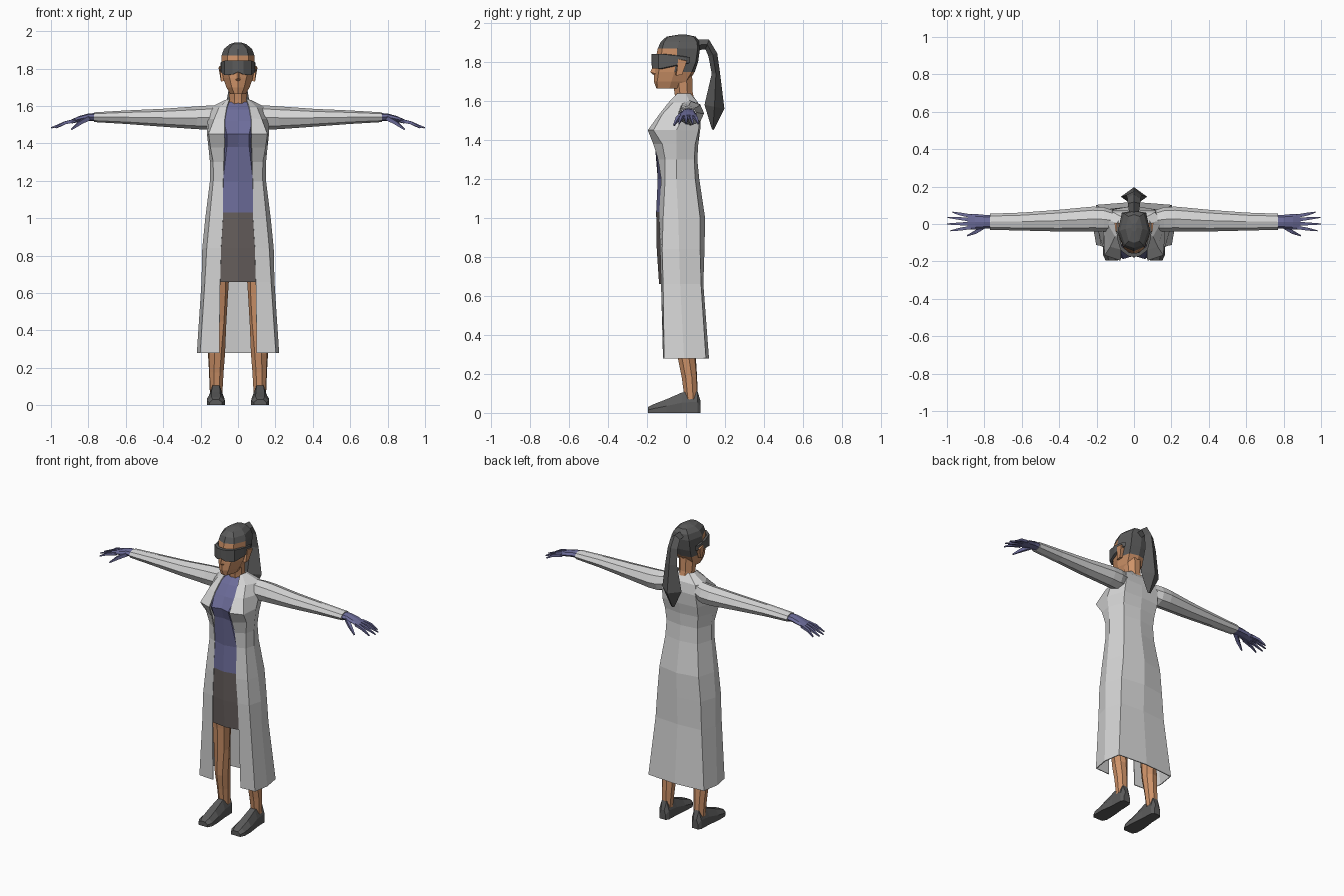
import bpy, bmesh, math
from mathutils import Vector


def material(name, r, g, b):
    m = bpy.data.materials.new(name)
    m.diffuse_color = (r, g, b, 1)
    return m


COAT = material("coat white", 0.66, 0.66, 0.66)
SKIN = material("skin", 0.62, 0.29, 0.14)
BLUE = material("blue violet cloth", 0.15, 0.15, 0.32)
HAIR = material("dark grey", 0.105, 0.105, 0.105)
SKIRT = material("skirt grey", 0.135, 0.115, 0.11)


def loft(name, rings, mats, closed=True, caps=True, rule=None, solid=0):
    """Skin rings of points with flat quads; rule(face centre) gives the material index."""
    bm = bmesh.new()
    rows = [[bm.verts.new(p) for p in r] for r in rings]
    n = len(rows[0])
    for a, b in zip(rows, rows[1:]):
        for i in range(n if closed else n - 1):
            j = (i + 1) % n
            bm.faces.new((a[i], a[j], b[j], b[i]))
    if closed and caps:
        bm.faces.new(rows[0])
        bm.faces.new(rows[-1])
    bmesh.ops.recalc_face_normals(bm, faces=bm.faces)
    if rule:
        for f in bm.faces:
            f.material_index = rule(f.calc_center_median())
    me = bpy.data.meshes.new(name)
    bm.to_mesh(me)
    bm.free()
    for m in mats:
        me.materials.append(m)
    ob = bpy.data.objects.new(name, me)
    bpy.context.collection.objects.link(ob)
    if solid:
        mod = ob.modifiers.new("thickness", 'SOLIDIFY')
        mod.thickness = solid
        mod.offset = 0
    return ob


def level(z, half):
    """Full horizontal ring from half an outline (front to back)."""
    left = [(-x, y, z) for x, y in reversed(half) if x > 0]
    return [(x, y, z) for x, y in half] + left


def tube(name, path, mat, s=1, sides=4):
    """Tapered tube through (x, y, z, radius), mirrored in x by s."""
    pts = [Vector(p[:3]) for p in path]
    rings = []
    for i, p in enumerate(pts):
        d = pts[min(i + 1, len(pts) - 1)] - pts[max(i - 1, 0)]
        q = d.to_track_quat('Z', 'Y')
        ring = []
        for k in range(sides):
            a = 2 * math.pi * (k + 0.5) / sides
            v = p + q @ Vector((math.cos(a), math.sin(a), 0)) * path[i][3]
            ring.append((v.x * s, v.y, v.z))
        rings.append(ring)
    return loft(name, rings, [mat])


def limb(name, rings, mat, s, sides=8):
    """Sleeve or palm running along x: (x, y centre, z centre, y radius, z radius)."""
    out = []
    for x, cy, cz, ry, rz in rings:
        out.append([(s * x, cy + ry * math.cos(2 * math.pi * k / sides),
                     cz + rz * math.sin(2 * math.pi * k / sides)) for k in range(sides)])
    return loft(name, out, [mat])


# Long open coat: opening edge, front corner, side, back corner, back centre
coat = [
    (1.635, (.045, -.045), (.05, -.03), (.055, 0), (.04, .022), .025),
    (1.59, (.06, -.088), (.10, -.065), (.15, .02), (.11, .06), .058),
    (1.53, (.07, -.135), (.125, -.12), (.16, -.01), (.12, .072), .072),
    (1.45, (.072, -.193), (.155, -.165), (.163, -.05), (.125, .062), .07),
    (1.38, (.072, -.165), (.145, -.12), (.155, -.05), (.118, .045), .06),
    (1.30, (.075, -.14), (.13, -.105), (.147, -.05), (.11, .04), .055),
    (1.20, (.078, -.125), (.13, -.105), (.147, -.05), (.115, .045), .065),
    (1.00, (.08, -.135), (.15, -.115), (.172, -.04), (.14, .07), .095),
    (.84, (.09, -.13), (.165, -.12), (.188, -.035), (.155, .07), .092),
    (.66, (.095, -.125), (.175, -.115), (.192, -.03), (.165, .075), .086),
    (.28, (.10, -.115), (.20, -.11), (.217, -.01), (.2, .10), .115),
]
rings = []
for z, *half, back in coat:
    rings.append([(x, y, z) for x, y in half] + [(0, back, z)]
                 + [(-x, y, z) for x, y in reversed(half)])
loft("coat", rings, [COAT], closed=False, solid=0.006)

# Shirt and skirt in one body, split by height
body = [
    (1.62, -.05, (.05, -.04), (.05, -.01), (.035, .015), .02),
    (1.58, -.095, (.065, -.09), (.10, -.01), (.07, .04), .045),
    (1.52, -.14, (.075, -.138), (.13, -.02), (.09, .05), .055),
    (1.45, -.17, (.06, -.188), (.135, -.12), (.1, .045), .055),
    (1.38, -.15, (.06, -.16), (.13, -.06), (.1, .035), .045),
    (1.20, -.145, (.08, -.125), (.125, -.05), (.09, .03), .045),
    (1.03, -.153, (.08, -.137), (.145, -.04), (.11, .05), .07),
    (.84, -.15, (.09, -.13), (.165, -.035), (.13, .055), .075),
    (.66, -.138, (.095, -.122), (.165, -.03), (.13, .055), .07),
]
loft("shirt_and_skirt", [level(z, [(0, f), *h, (0, b)]) for z, f, *h, b in body],
     [BLUE, SKIRT], rule=lambda c: 0 if c.z > 1.03 else 1)

# Neck
tube("neck", [(0, .0, 1.57, .055), (0, -.012, 1.64, .05), (0, -.02, 1.73, .056)], SKIN, sides=8)

# Head with the hair cap coloured by position
head = [
    (1.665, -.152, (.02, -.148), (.042, -.085), (.035, -.035), -.03),
    (1.70, -.165, (.033, -.148), (.062, -.075), (.05, .0), .015),
    (1.75, -.165, (.045, -.14), (.08, -.06), (.06, .03), .045),
    (1.80, -.158, (.055, -.13), (.086, -.05), (.065, .05), .062),
    (1.87, -.145, (.055, -.122), (.088, -.045), (.065, .06), .072),
    (1.905, -.128, (.048, -.112), (.075, -.035), (.052, .055), .07),
    (1.93, -.10, (.028, -.09), (.045, -.025), (.03, .04), .05),
    (1.94, -.04, (.01, -.035), (.015, -.02), (.01, 0), .005),
]
loft("head_and_hair", [level(z, [(0, f), *h, (0, b)]) for z, f, *h, b in head], [SKIN, HAIR],
     rule=lambda c: 1 if c.z > 1.87 or (c.y > -.01 and c.z > 1.75) else 0)

# Nose
loft("nose", [[(-.008, -.155, 1.79), (.008, -.155, 1.79), (0, -.165, 1.79)],
              [(-.016, -.155, 1.74), (.016, -.155, 1.74), (0, -.183, 1.748)],
              [(-.008, -.155, 1.73), (.008, -.155, 1.73), (0, -.165, 1.732)]], [SKIN])

# Wraparound visor: x, y, lower z, upper z
visor = [(0, -.176, 1.782, 1.842), (.03, -.172, 1.768, 1.842), (.072, -.14, 1.765, 1.842),
         (.092, -.07, 1.78, 1.835), (.093, 0, 1.795, 1.825)]
strip = [(-x, y, a, b) for x, y, a, b in reversed(visor[1:])] + visor
loft("visor", [[(x, y, a), (x, y, b), (x * .9, y + .02, b), (x * .9, y + .02, a)]
               for x, y, a, b in strip], [HAIR])

# Ponytail: inner y z, outer y z, half width
tail = [(.05, 1.86, .055, 1.915, .025), (.10, 1.865, .118, 1.915, .033),
        (.115, 1.83, .16, 1.845, .035), (.132, 1.74, .175, 1.74, .042),
        (.095, 1.58, .197, 1.56, .07), (.133, 1.455, .143, 1.452, .012)]
loft("ponytail", [[(0, a, b), (w, (a + c) / 2, (b + d) / 2), (0, c, d),
                   (-w, (a + c) / 2, (b + d) / 2)] for a, b, c, d, w in tail], [HAIR])

for side, s in (("right", 1), ("left", -1)):
    # Ear
    loft(side + "_ear", [[(s * .075, -.055, 1.735), (s * .075, -.02, 1.735),
                          (s * .075, .005, 1.81), (s * .075, -.04, 1.815)],
                         [(s * .09, -.05, 1.73), (s * .092, -.02, 1.735),
                          (s * .104, .005, 1.805), (s * .098, -.04, 1.815)]], [SKIN])
    # Sleeve
    limb(side + "_sleeve", [(.09, .015, 1.55, .05, .055), (.16, .025, 1.538, .065, .064),
                            (.22, .027, 1.537, .066, .061), (.40, .018, 1.537, .058, .048),
                            (.60, .013, 1.54, .048, .036), (.77, .012, 1.54, .043, .026)], COAT, s)
    # Palm of the glove
    limb(side + "_palm", [(.76, .012, 1.54, .036, .022), (.80, .012, 1.54, .037, .02),
                          (.85, .012, 1.53, .042, .016), (.89, .012, 1.517, .042, .011)], BLUE, s)
    # Fingers and thumb
    for k, (y0, y1, tip) in enumerate([(.042, .063, .97), (.022, .035, .995),
                                       (.002, .0, 1.0), (-.018, -.036, .98)]):
        tube(f"{side}_finger_{k + 1}", [(.87, y0, 1.522, .013), (.925, (y0 + y1) / 2, 1.51, .011),
                                        (tip, y1, 1.483, .004)], BLUE, s)
    tube(side + "_thumb", [(.80, -.012, 1.535, .016), (.845, -.042, 1.51, .013),
                           (.89, -.062, 1.475, .005)], BLUE, s)
    # Leg
    tube(side + "_leg", [(.105, -.02, .72, .06), (.108, -.01, .60, .055), (.112, -.005, .45, .05),
                         (.115, .005, .28, .047), (.116, .018, .18, .041), (.117, .027, .07, .035)],
         SKIN, s, sides=8)
    # Shoe: y, inner x, outer x, height
    shoe = [(.075, .095, .14, .06), (.058, .083, .152, .115), (-.02, .08, .155, .105),
            (-.10, .072, .166, .07), (-.165, .07, .166, .045), (-.195, .085, .152, .03)]
    loft(side + "_shoe", [[(s * a, y, 0), (s * b, y, 0), (s * b, y, h * .5),
                           (s * (a * .25 + b * .75), y, h), (s * (a * .75 + b * .25), y, h),
                           (s * a, y, h * .5)] for y, a, b, h in shoe], [HAIR])
